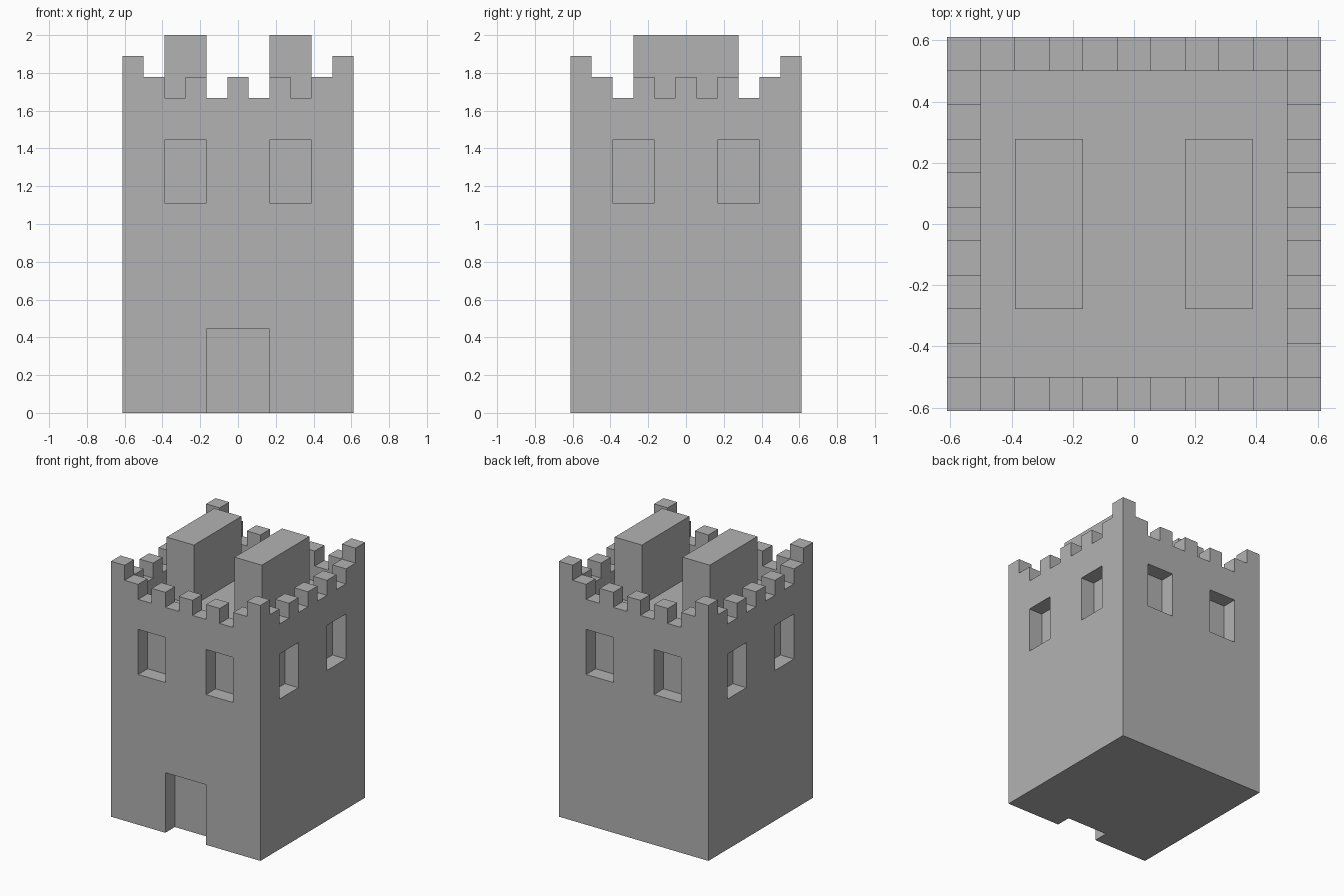
import bpy
import bmesh

if "Cube" in bpy.data.objects:
    bpy.data.objects.remove(bpy.data.objects["Cube"], do_unlink=True)

U = 1 / 9           # one stone block
HALF = 5.5          # half the tower width, in blocks
INNER = HALF - 1    # inside face of the walls
FLOOR, WALL, MERLON, CORNER, TOP = 14, 15, 16, 17, 18

stone = bpy.data.materials.new("grey_stone")
stone.use_nodes = True
stone.diffuse_color = (0.448, 0.448, 0.448, 1)
stone.node_tree.nodes["Principled BSDF"].inputs["Base Color"].default_value = stone.diffuse_color


def box(name, x, y, z):
    """Box between the given (low, high) limits, in blocks."""
    bm = bmesh.new()
    bmesh.ops.create_cube(bm, size=1)
    for v in bm.verts:
        v.co = [U * (lim[0] if c < 0 else lim[1]) for c, lim in zip(v.co, (x, y, z))]
    mesh = bpy.data.meshes.new(name)
    bm.to_mesh(mesh)
    bm.free()
    mesh.materials.append(stone)
    obj = bpy.data.objects.new(name, mesh)
    bpy.context.collection.objects.link(obj)
    return obj


def cut(target, x, y, z):
    """Carve a box out of the target."""
    cutter = box("cutter", x, y, z)
    cutter.hide_render = True
    mod = target.modifiers.new("cut", "BOOLEAN")
    mod.operation = "DIFFERENCE"
    mod.solver = "EXACT"
    mod.object = cutter
    bpy.context.view_layer.objects.active = target
    bpy.ops.object.modifier_apply(modifier=mod.name)
    bpy.data.objects.remove(cutter, do_unlink=True)


# Tower with its sunken roof
tower = box("tower", (-HALF, HALF), (-HALF, HALF), (0, CORNER))
cut(tower, (-INNER, INNER), (-INNER, INNER), (FLOOR, TOP))

# Battlements: lower the walls between the corners, then cut the notches
through = (-HALF - 1, HALF + 1)
gaps = [((-INNER, INNER), MERLON)]
gaps += [((c - 0.5, c + 0.5), WALL) for c in (-3, -1, 1, 3)]
for span, level in gaps:
    cut(tower, span, through, (level, TOP))
    cut(tower, through, span, (level, TOP))

# Two windows in each wall
for span in ((-3.5, -1.5), (1.5, 3.5)):
    for depth in ((-HALF - 1, -INNER), (INNER, HALF + 1)):
        cut(tower, span, depth, (10, 13))
        cut(tower, depth, span, (10, 13))

# Doorway
cut(tower, (-1.5, 1.5), (-HALF - 1, -INNER), (-1, 4))

# Long blocks on the roof
for side, span in (("right", (-3.5, -1.5)), ("left", (1.5, 3.5))):
    box(side + "_roof_block", span, (-2.5, 2.5), (FLOOR, TOP))
